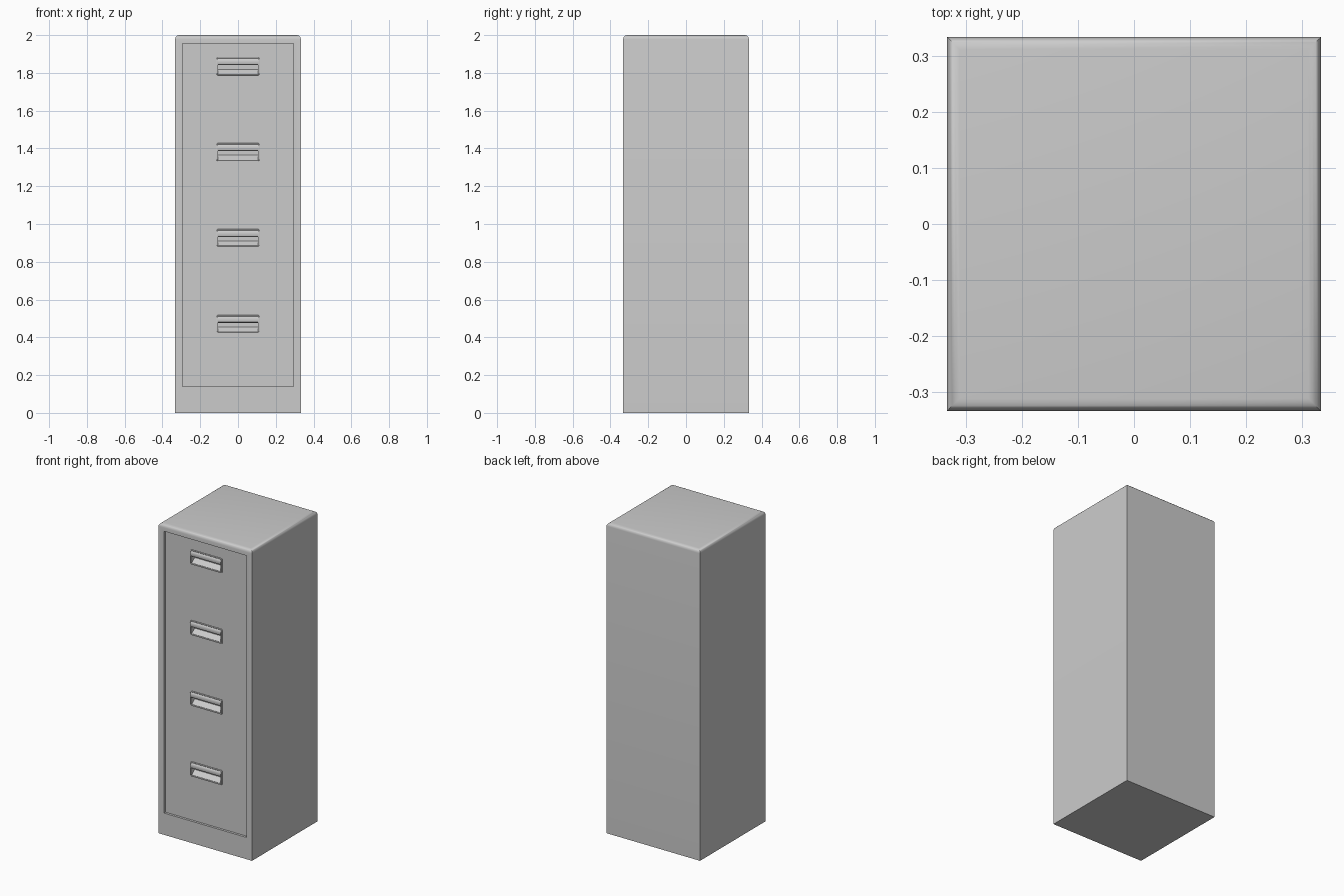
import bpy, bmesh, math

W, H = 0.333, 2.0          # half width and height of the cabinet
PANEL_Y = -W + 0.015       # plane of the recessed front panel
PITCH, TOP_Z = 0.455, 1.835
HALF_X, HALF_Z = 0.11, 0.044

cube = bpy.data.objects.get("Cube")
if cube:
    bpy.data.objects.remove(cube, do_unlink=True)


def make_object(name, bm):
    bmesh.ops.recalc_face_normals(bm, faces=bm.faces)
    mesh = bpy.data.meshes.new(name)
    bm.to_mesh(mesh)
    bm.free()
    ob = bpy.data.objects.new(name, mesh)
    bpy.context.collection.objects.link(ob)
    return ob


def box(name, x0, x1, y0, y1, z0, z1):
    bm = bmesh.new()
    bmesh.ops.create_cube(bm, size=1)
    for v in bm.verts:
        v.co = [a + (c + 0.5) * (b - a) for c, a, b in
                zip(v.co, (x0, y0, z0), (x1, y1, z1))]
    return make_object(name, bm)


def extrude_profile(name, points, half_x, z):
    """Side profile (distance out of the panel, height) swept along x."""
    bm = bmesh.new()
    face = bm.faces.new([bm.verts.new((-half_x, PANEL_Y - out, z + up))
                         for out, up in points])
    ext = bmesh.ops.extrude_face_region(bm, geom=[face])
    for v in ext["geom"]:
        if isinstance(v, bmesh.types.BMVert):
            v.co.x = half_x
    return make_object(name, bm)


def select_only(ob):
    bpy.ops.object.select_all(action='DESELECT')
    ob.select_set(True)
    bpy.context.view_layer.objects.active = ob


def smooth(ob):
    select_only(ob)
    bpy.ops.object.shade_smooth_by_angle(angle=math.radians(40))


def cut(ob, cutter):
    mod = ob.modifiers.new("cut", 'BOOLEAN')
    mod.operation, mod.solver, mod.object = 'DIFFERENCE', 'EXACT', cutter
    select_only(ob)
    bpy.ops.object.modifier_apply(modifier=mod.name)
    bpy.data.objects.remove(cutter, do_unlink=True)


# Cabinet body with rounded top edges
body = box("cabinet_body", -W, W, -W, W, 0, H)
bm = bmesh.new()
bm.from_mesh(body.data)
top_edges = [e for e in bm.edges if all(v.co.z > H - 0.01 for v in e.verts)]
bmesh.ops.bevel(bm, geom=top_edges, offset=0.022, segments=5,
                profile=0.5, affect='EDGES')
bm.to_mesh(body.data)
bm.free()

# Recessed drawer front
cut(body, box("panel_cutter", -0.295, 0.295, -W - 0.1, PANEL_Y, 0.14, 1.955))

# Side profiles of the finger pocket and the hooded grip
pocket = [(0.01, 0.036), (-0.03, 0.036), (-0.03, -0.016),
          (0, -0.04), (0.01, -0.04)]
hood = [(-0.002, 0.043), (0.006, 0.041), (0.010, 0.036), (0.012, 0.028),
        (0.012, 0.016), (0.010, 0.010), (0.005, 0.007), (0.005, 0.012),
        (0.008, 0.018), (0.007, 0.028), (-0.002, 0.034)]

for i in range(4):
    z = TOP_Z - i * PITCH
    cut(body, extrude_profile("pocket_cutter", pocket, HALF_X - 0.003, z))
    grip = extrude_profile(f"handle_hood_{i + 1}", hood, HALF_X - 0.002, z)
    smooth(grip)

    # Rounded rim around the pocket
    curve = bpy.data.curves.new("handle_rim", 'CURVE')
    curve.dimensions = '3D'
    curve.bevel_depth = 0.004
    curve.bevel_resolution = 2
    spline = curve.splines.new('POLY')
    c = 0.004
    corners = []
    for sx, sz in ((1, 1), (-1, 1), (-1, -1), (1, -1)):
        pair = [(sx * HALF_X, sz * (HALF_Z - c)), (sx * (HALF_X - c), sz * HALF_Z)]
        corners += pair if sx * sz > 0 else pair[::-1]
    spline.points.add(len(corners) - 1)
    for p, (x, dz) in zip(spline.points, corners):
        p.co = (x, PANEL_Y - 0.003, z + dz, 1)
    spline.use_cyclic_u = True
    rim = bpy.data.objects.new(f"handle_rim_{i + 1}", curve)
    bpy.context.collection.objects.link(rim)
    select_only(rim)
    bpy.ops.object.convert(target='MESH')
    smooth(bpy.context.view_layer.objects.active)

    # Side cheeks that close the ends of the hood
    for side, s in (("left", 1), ("right", -1)):
        xs = sorted((s * (HALF_X - 0.004), s * (HALF_X + 0.002)))
        box(f"handle_cheek_{side}_{i + 1}", *xs, PANEL_Y - 0.011,
            PANEL_Y + 0.002, z - 0.036, z + 0.036)

smooth(body)
